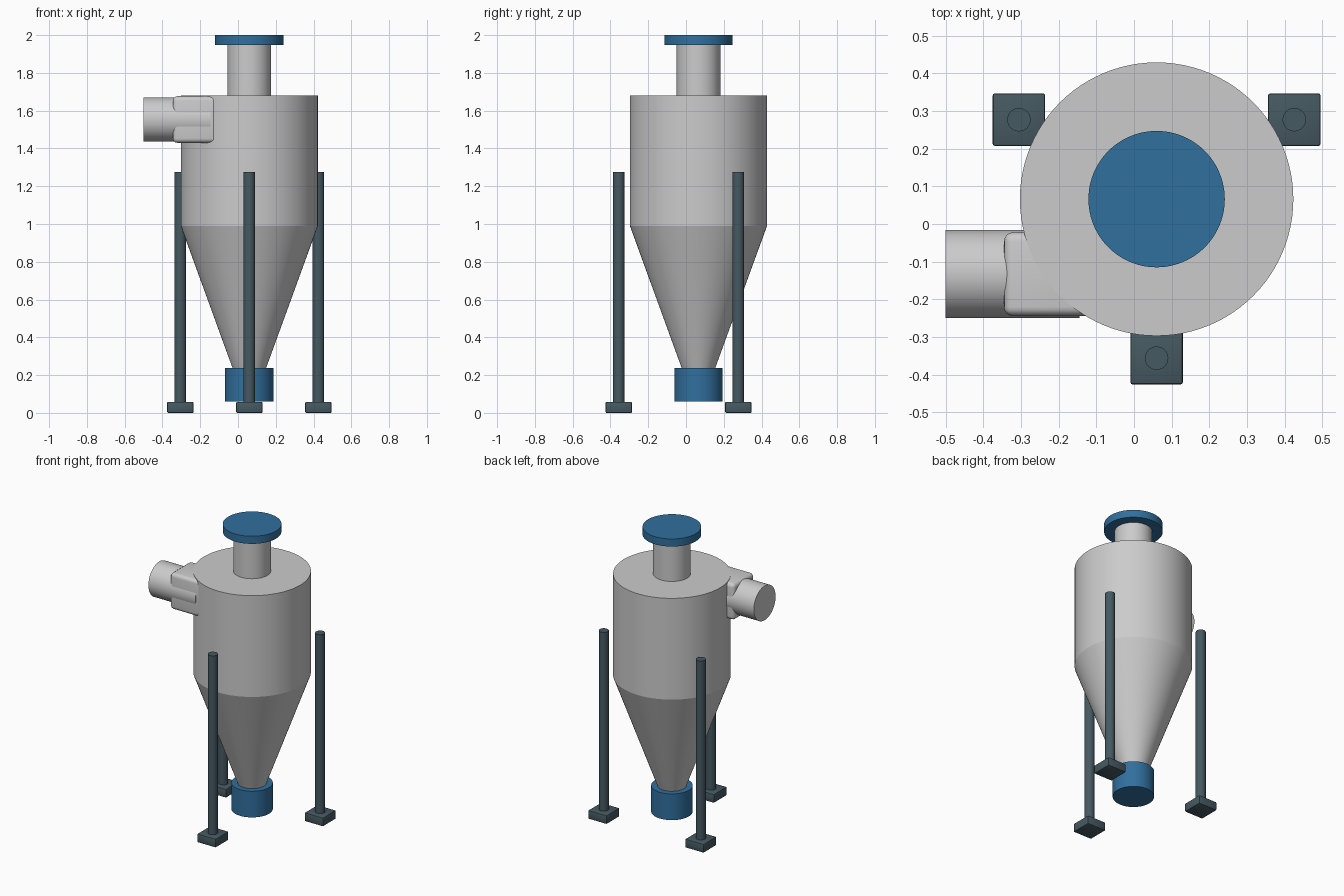
import bpy, math

if "Cube" in bpy.data.objects:
    bpy.data.objects.remove(bpy.data.objects["Cube"])

CX, CY = 0.06, 0.066   # main vertical axis


def material(name, rgb):
    m = bpy.data.materials.new(name)
    m.diffuse_color = (*rgb, 1)
    m.use_nodes = True
    m.node_tree.nodes["Principled BSDF"].inputs["Base Color"].default_value = m.diffuse_color
    return m


BLUE = material("blue_paint", (0.03, 0.16, 0.34))
STEEL = material("dark_steel", (0.06, 0.10, 0.12))


def finish(name, mat, angle=30):
    o = bpy.context.object
    o.name = name
    if mat:
        o.data.materials.append(mat)
    bpy.ops.object.shade_smooth_by_angle(angle=math.radians(angle))
    return o


def tube(name, x, y, z0, z1, r0, r1=None, mat=None, verts=96):
    bpy.ops.mesh.primitive_cone_add(vertices=verts, radius1=r0, radius2=r0 if r1 is None else r1,
                                    depth=z1 - z0, location=(x, y, (z0 + z1) / 2))
    return finish(name, mat)


def box(name, loc, size, bevel, segments, mat=None):
    bpy.ops.mesh.primitive_cube_add(size=1, location=loc)
    o = bpy.context.object
    o.scale = size
    bpy.ops.object.transform_apply(location=False, rotation=False, scale=True)
    b = o.modifiers.new("bevel", 'BEVEL')
    b.width, b.segments = bevel, segments
    bpy.ops.object.modifier_apply(modifier=b.name)
    return finish(name, mat)


# Separator vessel: barrel, cone, collector, outlet pipe and cap
tube("barrel", CX, CY, 0.99, 1.68, 0.363)
tube("cone", CX, CY, 0.235, 0.99, 0.088, 0.363)
tube("dust_collector", CX, CY, 0.06, 0.238, 0.128, mat=BLUE)
tube("outlet_pipe", CX, CY, 1.68, 1.95, 0.116)
tube("outlet_cap", CX, CY, 1.948, 2.0, 0.181, mat=BLUE)

# Tangential inlet: round pipe running into a rounded rectangular duct
bpy.ops.mesh.primitive_cylinder_add(vertices=96, radius=0.117, depth=0.355,
                                    location=(-0.3225, -0.133, 1.553),
                                    rotation=(0, math.pi / 2, 0))
finish("inlet_pipe", None)
box("inlet_duct", (-0.205, -0.133, 1.553), (0.28, 0.222, 0.247), 0.024, 4)

# Three legs with foot plates spaced evenly around the axis
for i, deg in enumerate((30, 150, 270), 1):
    a = math.radians(deg)
    x, y = CX + 0.422 * math.cos(a), CY + 0.422 * math.sin(a)
    tube(f"leg_{i}", x, y, 0.05, 1.276, 0.031, mat=STEEL, verts=48)
    box(f"foot_{i}", (x, y, 0.029), (0.139, 0.139, 0.058), 0.005, 2, STEEL)
